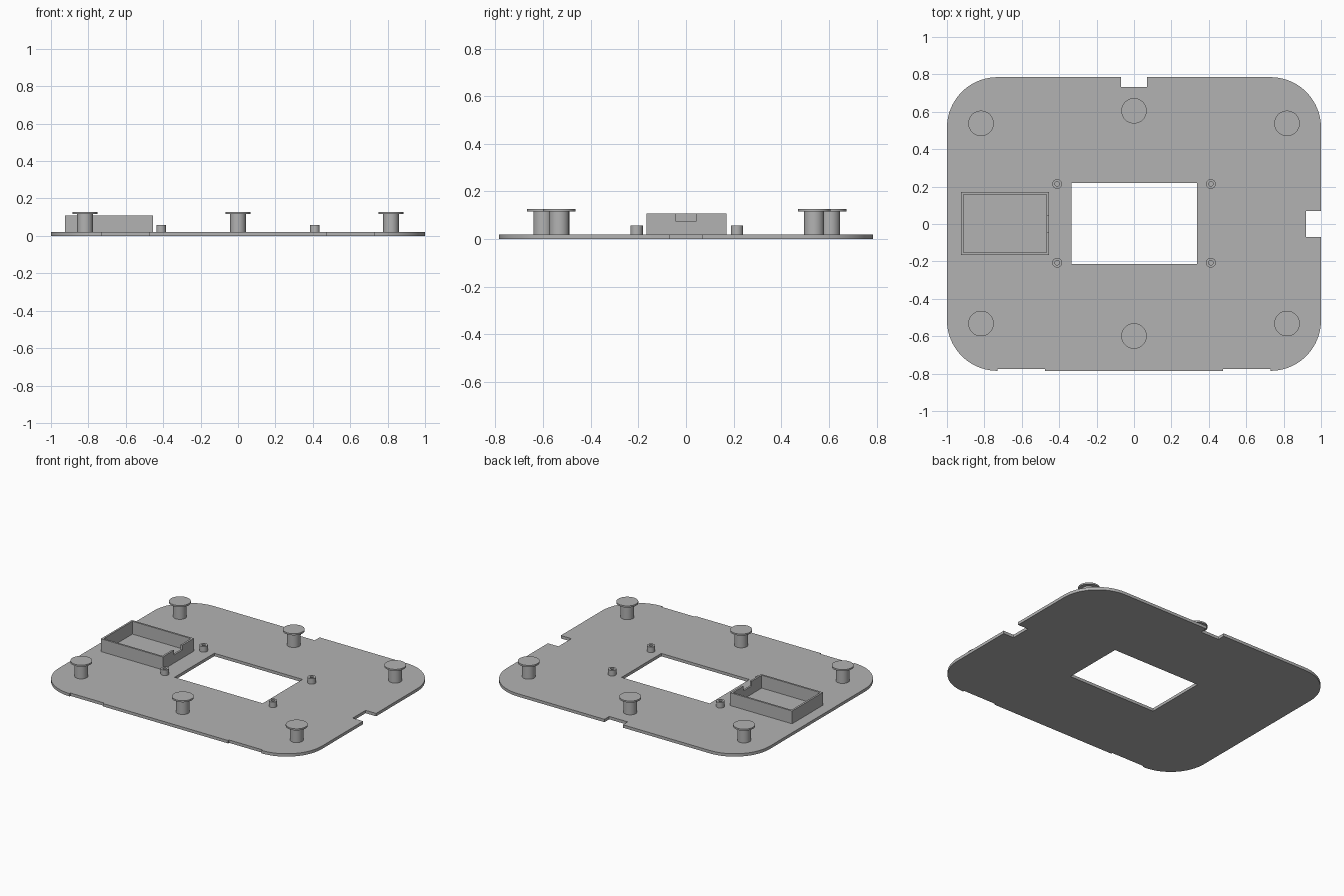
import bpy, bmesh, math
from mathutils import Vector, Matrix

if "Cube" in bpy.data.objects:
    bpy.data.objects.remove(bpy.data.objects["Cube"], do_unlink=True)

grey = bpy.data.materials.new("plain grey")
grey.use_nodes = True
grey.diffuse_color = (0.45, 0.45, 0.45, 1)
grey.node_tree.nodes["Principled BSDF"].inputs["Base Color"].default_value = (0.45, 0.45, 0.45, 1)

PLATE_TOP = 0.02


def finish(obj):
    obj.data.materials.clear()
    obj.data.materials.append(grey)
    bpy.ops.object.select_all(action='DESELECT')
    obj.select_set(True)
    bpy.context.view_layer.objects.active = obj
    bpy.ops.object.shade_smooth_by_angle(angle=math.radians(30))


def add_mesh(name, bm, location=(0, 0, 0)):
    bmesh.ops.recalc_face_normals(bm, faces=bm.faces)
    mesh = bpy.data.meshes.new(name)
    bm.to_mesh(mesh)
    bm.free()
    obj = bpy.data.objects.new(name, mesh)
    obj.location = location
    bpy.context.collection.objects.link(obj)
    return obj


def slab(name, loops, z0, z1):
    """Extrude flat closed loops; inner loops become holes."""
    curve = bpy.data.curves.new(name, 'CURVE')
    curve.dimensions = '2D'
    curve.fill_mode = 'BOTH'
    curve.extrude = (z1 - z0) / 2
    for points in loops:
        spline = curve.splines.new('POLY')
        spline.points.add(len(points) - 1)
        for p, (x, y) in zip(spline.points, points):
            p.co = (x, y, 0, 1)
        spline.use_cyclic_u = True
    temp = bpy.data.objects.new(name, curve)
    bpy.context.collection.objects.link(temp)
    bpy.context.view_layer.update()
    bm = bmesh.new()
    bm.from_mesh(temp.to_mesh())
    bpy.data.objects.remove(temp, do_unlink=True)
    bmesh.ops.remove_doubles(bm, verts=bm.verts, dist=0.0002)
    bmesh.ops.translate(bm, verts=bm.verts, vec=(0, 0, (z0 + z1) / 2))
    return add_mesh(name, bm)


def lathe(name, profile, x, y, closed=False, steps=48):
    """Turn an (r, z) profile around the vertical axis."""
    bm = bmesh.new()
    verts = [bm.verts.new((r, 0, z)) for r, z in profile]
    edges = [bm.edges.new(pair) for pair in zip(verts, verts[1:])]
    if closed:
        edges.append(bm.edges.new((verts[-1], verts[0])))
    bmesh.ops.spin(bm, geom=verts + edges, cent=(0, 0, 0), axis=(0, 0, 1),
                   angle=math.tau, steps=steps)
    bmesh.ops.remove_doubles(bm, verts=bm.verts, dist=0.0002)
    finish(add_mesh(name, bm, (x, y, 0)))


def rect(x0, x1, y0, y1):
    return [(x0, y0), (x1, y0), (x1, y1), (x0, y1)]


def corner(sx, sy, start, radius=0.27, steps=20):
    cx, cy = sx * (1 - radius), sy * (HALF_Y - radius)
    angles = [math.radians(start + 90 * i / steps) for i in range(steps + 1)]
    return [(cx + radius * math.cos(a), cy + radius * math.sin(a)) for a in angles]


# Base plate: rounded outline with edge notches and a window
HALF_Y = 0.785
STEP_Y = -0.775
notch = 0.07
outline = corner(-1, -1, 180)
outline += [(-0.73, STEP_Y), (-0.475, STEP_Y), (-0.475, -HALF_Y),
            (0.475, -HALF_Y), (0.475, STEP_Y), (0.73, STEP_Y)]
outline += corner(1, -1, 270)
outline += [(1, -notch), (0.92, -notch), (0.92, notch), (1, notch)]
outline += corner(1, 1, 0)
outline += [(notch, HALF_Y), (notch, 0.733), (-notch, 0.733), (-notch, HALF_Y)]
outline += corner(-1, 1, 90)
finish(slab("base_plate", [outline, rect(-0.333, 0.337, -0.213, 0.218)], 0, PLATE_TOP))

# Open tray with a cable notch in its inner wall
wall = 0.013
x0, x1, y0, y1 = -0.925, -0.455, -0.166, 0.17
tray = slab("tray_wall", [rect(x0, x1, y0, y1),
                          rect(x0 + wall, x1 - wall, y0 + wall, y1 - wall)], PLATE_TOP, 0.108)
bm = bmesh.new()
bmesh.ops.create_cube(bm, size=1, matrix=Matrix.LocRotScale(
    Vector((x1, 0, 0.126)), None, Vector((0.06, 0.09, 0.1))))
cutter = add_mesh("notch_cutter", bm)
cutter.hide_render = True
cut = tray.modifiers.new("notch", 'BOOLEAN')
cut.operation = 'DIFFERENCE'
cut.solver = 'EXACT'
cut.object = cutter
bpy.context.view_layer.objects.active = tray
bpy.ops.object.modifier_apply(modifier=cut.name)
bpy.data.objects.remove(cutter, do_unlink=True)
finish(tray)

# Six mushroom-headed posts
post = [(0.042, PLATE_TOP), (0.042, 0.116), (0.068, 0.116), (0.068, 0.127), (0, 0.127)]
for side, x in (("right", -0.818), ("middle", 0), ("left", 0.818)):
    for end, sign in (("front", -1), ("back", 1)):
        y = sign * (0.535 if x else 0.602) + 0.003
        lathe(f"post_{end}_{side}", post, x, y)

# Four small screw sleeves around the window
sleeve = [(0.012, PLATE_TOP), (0.026, PLATE_TOP), (0.026, 0.058), (0.012, 0.058)]
for side, x in (("right", -0.411), ("left", 0.411)):
    for end, y in (("front", -0.207), ("back", 0.214)):
        lathe(f"screw_sleeve_{end}_{side}", sleeve, x, y, closed=True, steps=32)
